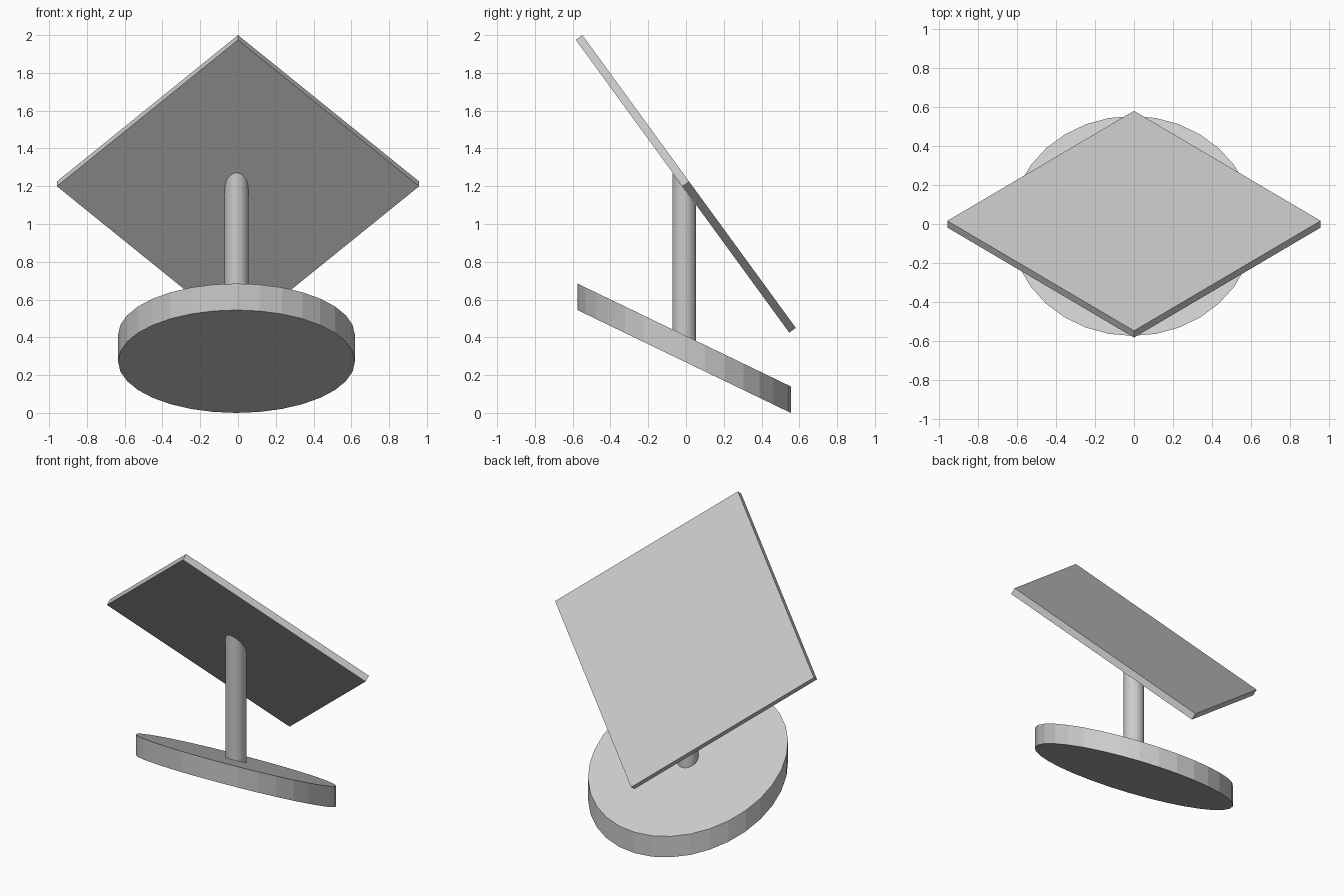
import bpy, bmesh, math
from mathutils import Matrix

if "Cube" in bpy.data.objects:
    bpy.data.objects.remove(bpy.data.objects["Cube"])

SIDES = 32
CX, CY = -0.008, -0.01        # shared axis of base and post
BASE_SLOPE = -0.482           # dz/dy of the base faces
PLATE_TILT = math.radians(-53.9)


def slanted_cylinder(name, rx, ry, bottom, top):
    """Upright elliptical prism; bottom/top are (centre height, slope along y)."""
    bm = bmesh.new()
    bmesh.ops.create_cone(bm, cap_ends=True, segments=SIDES,
                          radius1=1, radius2=1, depth=2)
    for v in bm.verts:
        h, slope = top if v.co.z > 0 else bottom
        x, y = v.co.x * rx, v.co.y * ry
        v.co = (x + CX, y + CY, h + slope * y)
    mesh = bpy.data.meshes.new(name)
    bm.to_mesh(mesh)
    bm.free()
    obj = bpy.data.objects.new(name, mesh)
    bpy.context.collection.objects.link(obj)
    return obj


# Round base with sloping faces and vertical rim
low = 0.565 * -BASE_SLOPE
slanted_cylinder("base", 0.627, 0.565, (low, BASE_SLOPE), (low + 0.14, BASE_SLOPE))

# Post, ends following the base and the plate
slanted_cylinder("post", 0.0625, 0.0625,
                 (low + 0.138, BASE_SLOPE), (1.185, math.tan(PLATE_TILT)))

# Tilted square plate standing on its corner
bm = bmesh.new()
bmesh.ops.create_cube(bm, size=1)
side = 0.959 * math.sqrt(2)
bmesh.ops.transform(bm, verts=bm.verts, matrix=(
    Matrix.Translation((0, -0.001, 1.2124))
    @ Matrix.Rotation(PLATE_TILT, 4, 'X')
    @ Matrix.Rotation(math.radians(45), 4, 'Z')
    @ Matrix.Diagonal((side, side, 0.043, 1))))
mesh = bpy.data.meshes.new("plate")
bm.to_mesh(mesh)
bm.free()
bpy.context.collection.objects.link(bpy.data.objects.new("plate", mesh))
